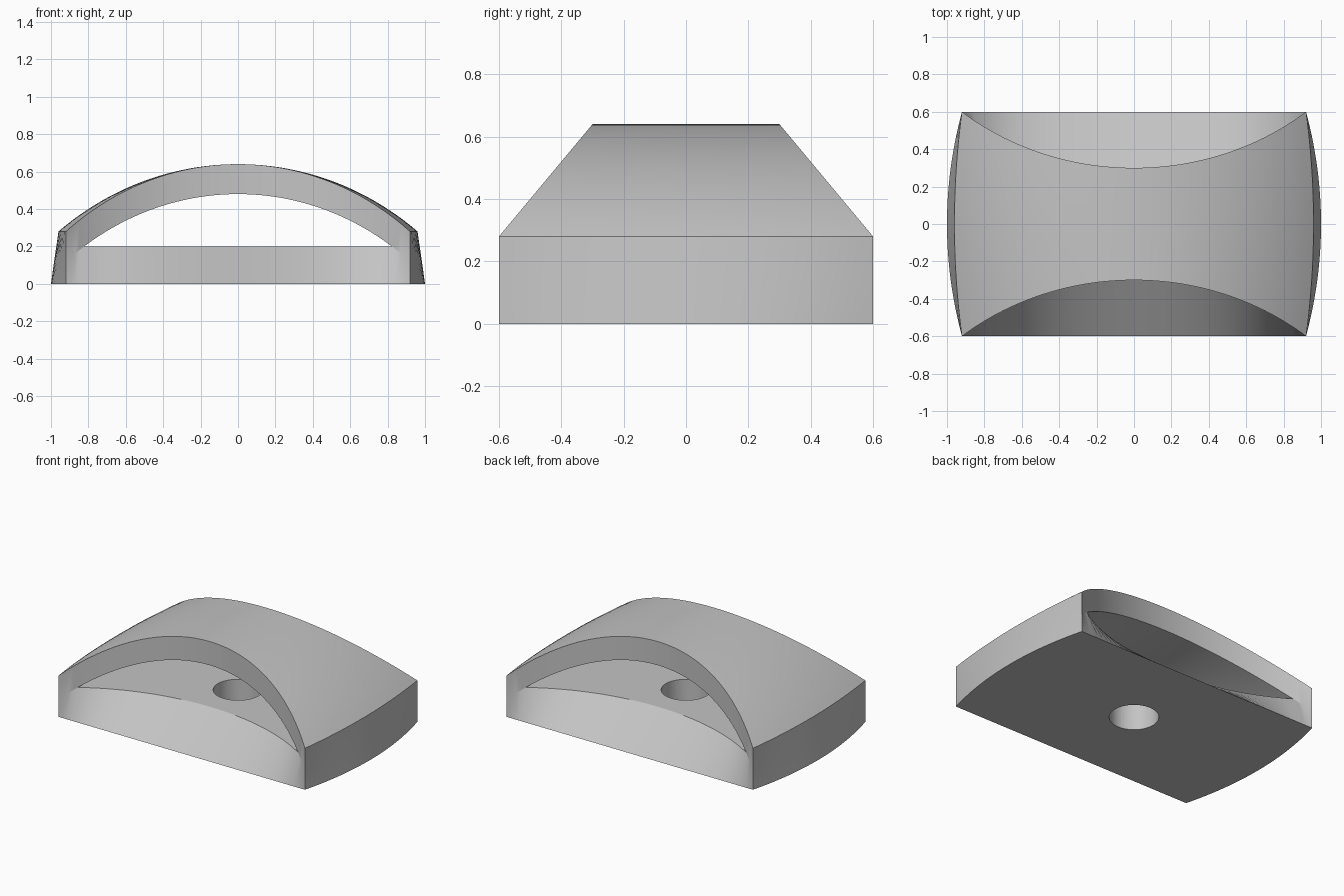
import bpy, bmesh, math

cube = bpy.data.objects.get("Cube")
if cube:
    bpy.data.objects.remove(cube, do_unlink=True)

grey = bpy.data.materials.new("plain grey")
grey.use_nodes = True
colour = (0.55, 0.55, 0.55, 1)
grey.diffuse_color = colour
grey.node_tree.nodes["Principled BSDF"].inputs["Base Color"].default_value = colour

HALF, DEPTH, FLOOR, THICK = 0.92, 0.6, 0.2, 0.16


def arc(t):
    """Circular bow: 1 in the middle, 0 at t = -1 and 1."""
    r = 1.45
    end = math.sqrt(r * r - HALF * HALF)
    return (math.sqrt(r * r - (HALF * t) ** 2) - end) / (r - end)


def roof(t):
    return 0.28 + 0.36 * arc(t)


def point(layer, t, s):
    """Point at width t and depth s, each -1 to 1, on one layer of the body."""
    bulge = {"base": 0.08, "floor": 0.063, "ceiling": 0.063, "roof": 0.04}[layer]
    x = t * (HALF + bulge * (1 - s * s))
    if layer == "base":
        return x, s * DEPTH, 0
    y = s * (DEPTH - 0.3 * arc(t))
    under = roof(t) - THICK
    z = {"roof": roof(t), "ceiling": under, "floor": min(FLOOR, under)}[layer]
    return x, y, z


# Width where the arched ceiling meets the flat floor
low, high = 0.0, 1.0
for _ in range(40):
    mid = (low + high) / 2
    if roof(mid) - THICK > FLOOR:
        low = mid
    else:
        high = mid
meet = low

inner = [meet * i / 20 for i in range(-20, 21)]
rim = [meet + (1 - meet) * i / 4 for i in range(1, 5)]
widths = [-t for t in reversed(rim)] + inner + rim
depths = [i / 12 for i in range(-12, 13)]

bm = bmesh.new()


def sheet(rows):
    """Join rows of points with quads."""
    grid = [[bm.verts.new(p) for p in row] for row in rows]
    for a, b in zip(grid, grid[1:]):
        for i in range(len(a) - 1):
            bm.faces.new((a[i], a[i + 1], b[i + 1], b[i]))


# Underside and roof, then the tunnel floor and ceiling
for layer, span in (("base", widths), ("roof", widths), ("floor", inner), ("ceiling", inner)):
    sheet([[point(layer, t, s) for t in span] for s in depths])

# Matching ends and bowed side walls
for side in (-1, 1):
    for pair in (("base", "floor"), ("ceiling", "roof")):
        sheet([[point(layer, t, side) for t in widths] for layer in pair])
    sheet([[point(layer, side, s) for s in depths] for layer in ("base", "floor", "roof")])

bmesh.ops.remove_doubles(bm, verts=bm.verts, dist=0.0001)
bmesh.ops.recalc_face_normals(bm, faces=bm.faces)
mesh = bpy.data.meshes.new("arched_body")
bm.to_mesh(mesh)
bm.free()
mesh.materials.append(grey)
body = bpy.data.objects.new("arched_body", mesh)
bpy.context.collection.objects.link(body)

# Round hole through the floor
bpy.ops.mesh.primitive_cylinder_add(vertices=48, radius=0.152, depth=0.4, location=(0, 0, 0.1))
cutter = bpy.context.object
cutter.name = "hole_cutter"
cutter.hide_render = True
cutter.data.materials.append(grey)

bpy.ops.object.select_all(action="DESELECT")
body.select_set(True)
bpy.context.view_layer.objects.active = body
cut = body.modifiers.new("hole", "BOOLEAN")
cut.operation = "DIFFERENCE"
cut.solver = "EXACT"
cut.object = cutter
bpy.ops.object.modifier_apply(modifier=cut.name)
bpy.data.objects.remove(cutter, do_unlink=True)

bpy.ops.object.shade_smooth_by_angle(angle=math.radians(24))
